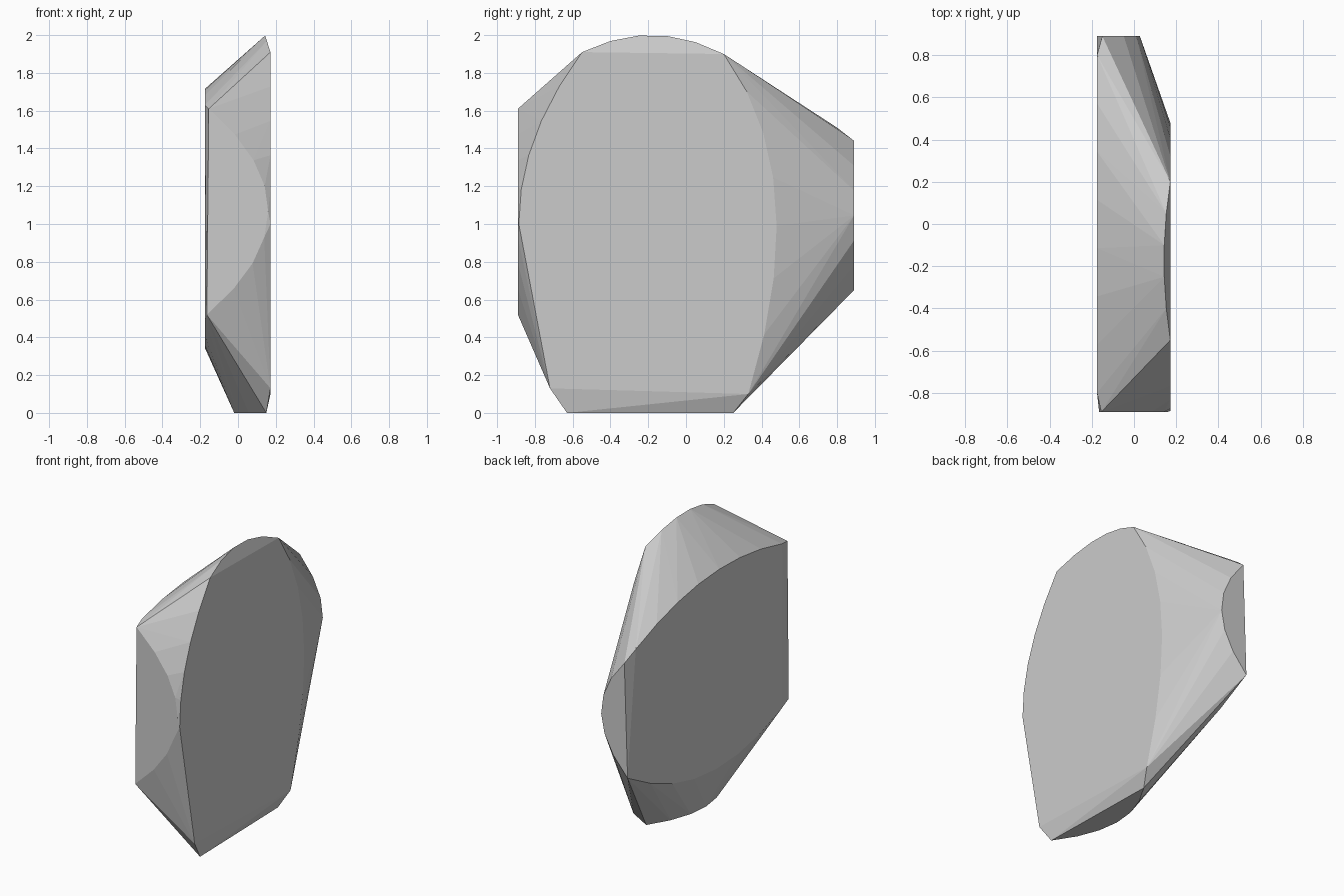
import bpy
import bmesh
from math import radians
from mathutils import Vector

default_cube = bpy.data.objects.get("Cube")
if default_cube:
    bpy.data.objects.remove(default_cube, do_unlink=True)


def bow(start, end, bulge, steps):
    """Points along a chord that is pushed outwards into a parabolic arc."""
    start, end, bulge = Vector(start), Vector(end), Vector(bulge)
    points = []
    for step in range(steps + 1):
        t = step / steps
        points.append(start.lerp(end, t) + bulge * (4 * t * (1 - t)))
    return points


def make_material(name, color):
    material = bpy.data.materials.new(name)
    material.use_nodes = True
    material.diffuse_color = color
    material.node_tree.nodes["Principled BSDF"].inputs["Base Color"].default_value = color
    return material


def hull_object(name, outlines, material):
    """Wrap outline points in a flat-shaded convex solid."""
    bm = bmesh.new()
    for outline in outlines:
        for point in outline:
            bm.verts.new(point)
    bmesh.ops.remove_doubles(bm, verts=bm.verts[:], dist=0.004)
    bmesh.ops.convex_hull(bm, input=bm.verts[:])
    loose = [v for v in bm.verts if not v.link_faces]
    bmesh.ops.delete(bm, geom=loose, context='VERTS')
    # Merge the triangles of each flat facet
    bmesh.ops.dissolve_limit(bm, angle_limit=radians(0.5),
                             verts=bm.verts[:], edges=bm.edges[:])
    bmesh.ops.recalc_face_normals(bm, faces=bm.faces[:])
    mesh = bpy.data.meshes.new(name)
    bm.to_mesh(mesh)
    bm.free()
    mesh.materials.append(material)
    obj = bpy.data.objects.new(name, mesh)
    bpy.context.collection.objects.link(obj)
    return obj


# Planes of the two broad sides and of the two narrow ends
left, right = 0.172, -0.175
front, back = -0.89, 0.89

# Broad left side: curved front and back edges, straight lower edge
left_front_edge = bow((left, -0.55, 1.91), (left, -0.885, 1), (0, -0.085, 0), 5)
left_back_edge = bow((left, 0.2, 1.9), (left, 0.33, 0.1), (0, 0.21, 0.12), 7)
left_lower_corner = [(left, -0.72, 0.13)]

# Narrow crest above the left side
crest = bow((left, -0.55, 1.91), (left, 0.2, 1.9), (-0.03, 0, 0.095), 5)

# Broad right side: arched upper and lower edges
right_upper_edge = bow((right, -0.8, 1.63), (right, 0.8, 1.51), (0, 0, 0.14), 7)
right_lower_edge = bow((right, -0.8, 0.49), (right, 0.88, 0.65), (0, 0, -0.22), 7)

# Narrow flat ends
front_edge = bow((-0.155, front, 1.61), (-0.165, front, 0.52), (0.32, 0, 0), 8)
back_edge = bow((-0.15, back, 1.44), (right, back, 0.65), (0.19, 0, 0), 6)

# Flat base
base_edge = bow((0.15, -0.63, 0), (0.13, 0.25, 0), (-0.16, 0, 0), 6)

stone = make_material("stone grey", (0.6, 0.6, 0.6, 1))
hull_object("stone_slab",
            [left_front_edge, left_back_edge, left_lower_corner, crest,
             right_upper_edge, right_lower_edge, front_edge, back_edge, base_edge],
            stone)
